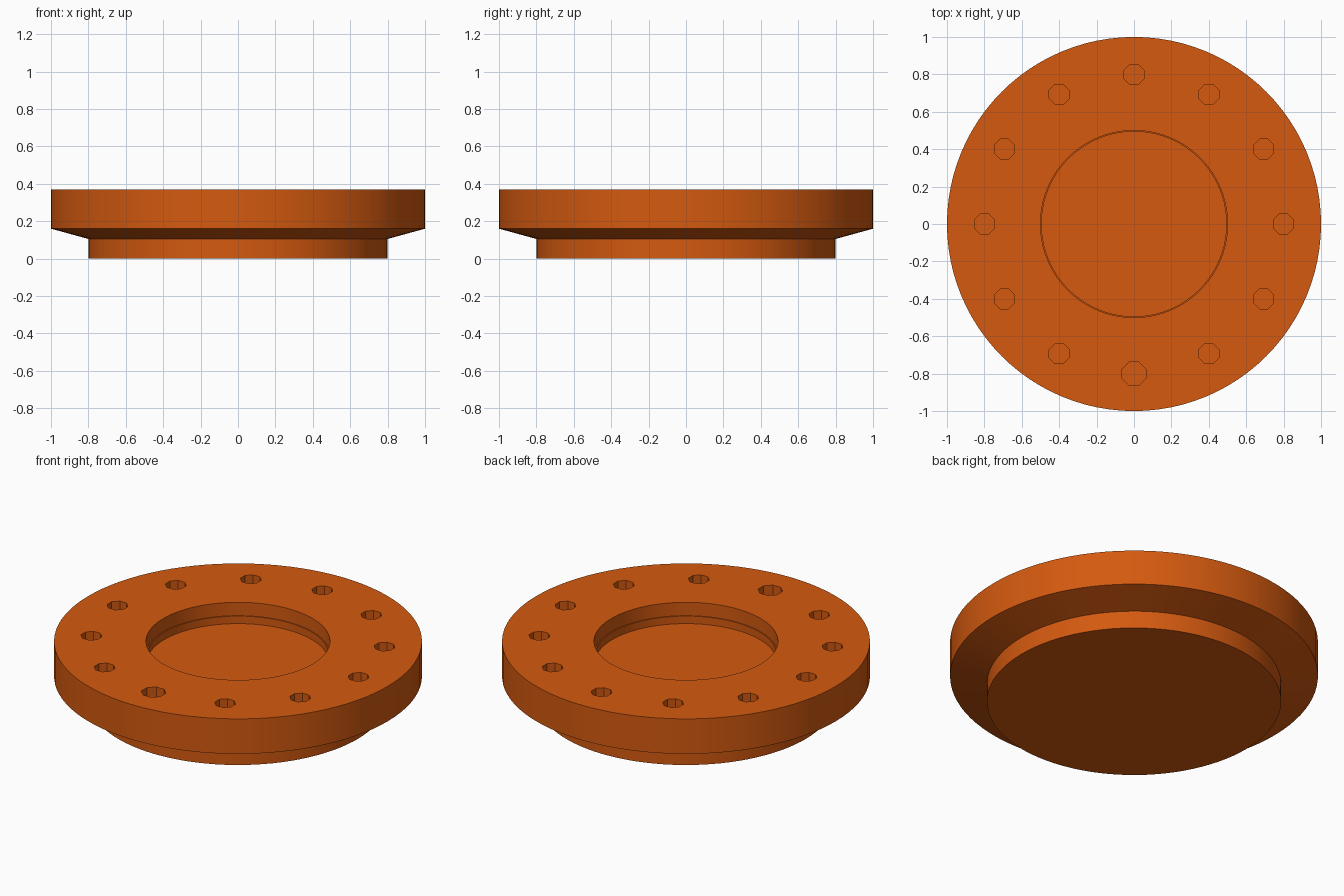
import bpy, bmesh
from math import pi, sin, cos, radians
from mathutils import Matrix

cube = bpy.data.objects.get("Cube")
if cube:
    bpy.data.objects.remove(cube, do_unlink=True)

orange = bpy.data.materials.new("burnt_orange")
orange.use_nodes = True
colour = (0.66, 0.102, 0.005, 1)
orange.diffuse_color = colour
orange.node_tree.nodes["Principled BSDF"].inputs["Base Color"].default_value = colour


def mesh_object(name, bm):
    bmesh.ops.recalc_face_normals(bm, faces=bm.faces)
    mesh = bpy.data.meshes.new(name)
    bm.to_mesh(mesh)
    bm.free()
    mesh.materials.append(orange)
    obj = bpy.data.objects.new(name, mesh)
    bpy.context.collection.objects.link(obj)
    return obj


def lathe(name, profile, sides):
    """Turn a (radius, height) profile about z and cap both ends."""
    bm = bmesh.new()
    rings = [[bm.verts.new((r * cos(2 * pi * i / sides), r * sin(2 * pi * i / sides), z))
              for i in range(sides)] for r, z in profile]
    for low, high in zip(rings, rings[1:]):
        for i in range(sides):
            j = (i + 1) % sides
            bm.faces.new((low[i], low[j], high[j], high[i]))
    bm.faces.new(rings[0])
    bm.faces.new(rings[-1])
    return mesh_object(name, bm)


# Flange body: hub, sloped underside, rim, stepped central recess
top = 0.37
flange = lathe("flange_body", [
    (0.8, 0), (0.8, 0.105), (1, 0.16), (1, top),
    (0.5, top), (0.5, top - 0.08), (0.494, top - 0.08), (0.494, top - 0.125),
], 96)

# Ring of blind bolt holes, the front one slightly wider
holes = bmesh.new()
depth = 0.12
for k in range(12):
    angle = radians(30 * k - 90)
    radius = 0.068 if k == 0 else 0.058
    place = Matrix.Translation((0.8 * cos(angle), 0.8 * sin(angle), top))
    bmesh.ops.create_cone(holes, cap_ends=True, segments=8, radius1=radius, radius2=radius,
                          depth=2 * depth, matrix=place @ Matrix.Rotation(pi / 8, 4, "Z"))
cutter = mesh_object("bolt_hole_cutter", holes)
cutter.hide_render = True

bpy.ops.object.select_all(action="DESELECT")
flange.select_set(True)
bpy.context.view_layer.objects.active = flange
cut = flange.modifiers.new("bolt_holes", "BOOLEAN")
cut.operation = "DIFFERENCE"
cut.solver = "EXACT"
cut.object = cutter
bpy.ops.object.modifier_apply(modifier=cut.name)
bpy.data.objects.remove(cutter, do_unlink=True)
bpy.ops.object.shade_smooth_by_angle(angle=radians(12))
